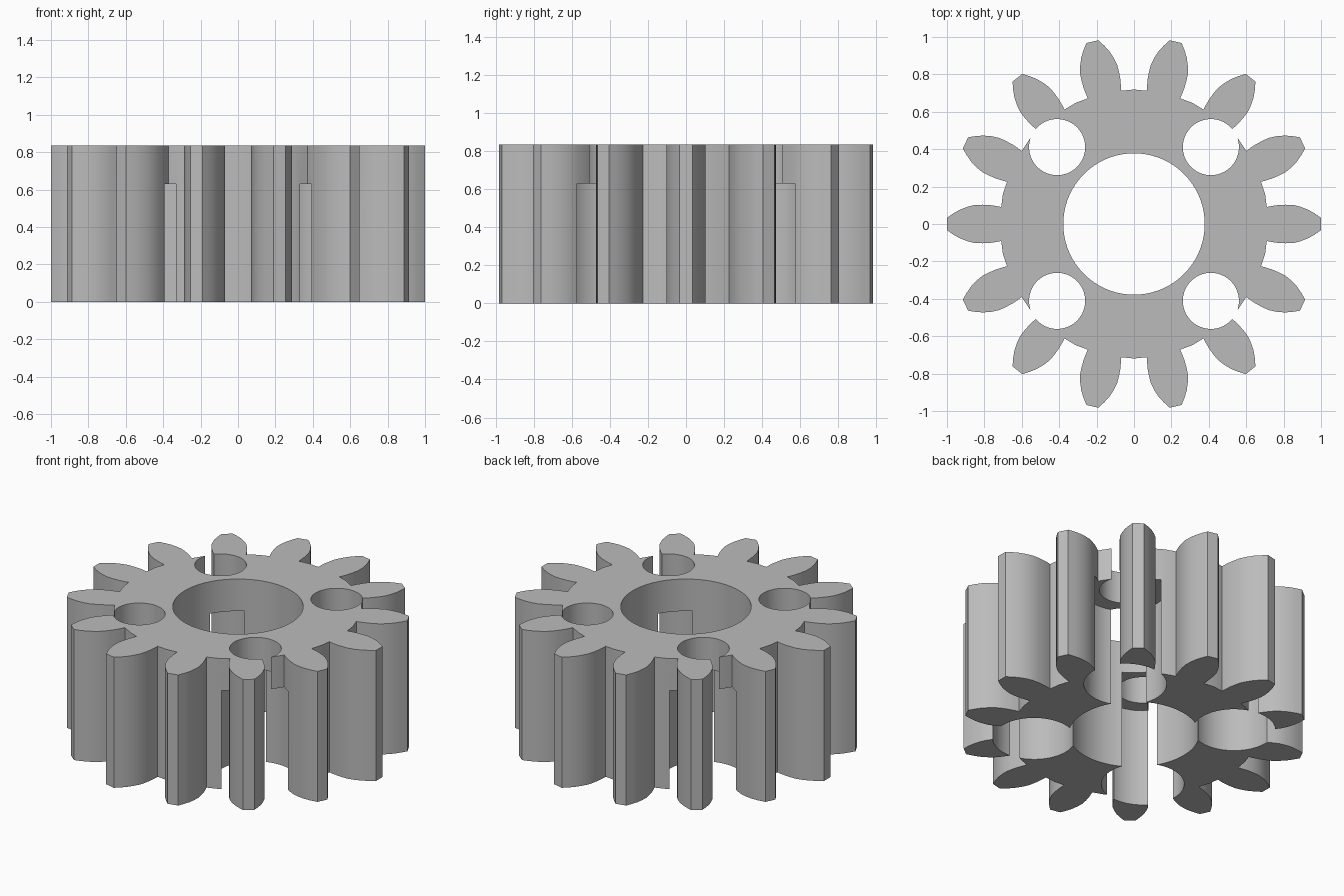
import bpy, bmesh, math
from mathutils import Matrix, Vector

if "Cube" in bpy.data.objects:
    bpy.data.objects.remove(bpy.data.objects["Cube"])

TEETH = 14
HEIGHT = 0.835
LEDGE = 0.63
BORE_R, HOLE_R, POCKET_R = 0.378, 0.15, 0.24
HOLE_POS = 0.411

# Single grey material
grey = bpy.data.materials.new("plain grey")
grey.use_nodes = True
colour = (0.5, 0.5, 0.5, 1)
grey.diffuse_color = colour
grey.node_tree.nodes["Principled BSDF"].inputs["Base Color"].default_value = colour


def new_object(name, bm):
    mesh = bpy.data.meshes.new(name)
    bmesh.ops.recalc_face_normals(bm, faces=bm.faces)
    bm.to_mesh(mesh)
    bm.free()
    mesh.materials.append(grey)
    obj = bpy.data.objects.new(name, mesh)
    bpy.context.collection.objects.link(obj)
    return obj


def cylinder_cutter(name, x, y, radius, z0, z1, sides=64):
    bm = bmesh.new()
    bmesh.ops.create_cone(bm, cap_ends=True, segments=sides, radius1=radius, radius2=radius,
                          depth=z1 - z0, matrix=Matrix.Translation((x, y, (z0 + z1) / 2)))
    obj = new_object(name, bm)
    obj.hide_render = True
    return obj


# Half tooth flank from root to tip (distance out, half width)
flank = [(0.71, 0.091), (0.735, 0.096), (0.77, 0.101), (0.81, 0.103), (0.85, 0.102),
         (0.89, 0.092), (0.93, 0.077), (0.965, 0.057), (1.0, 0.033)]
tooth = [Vector((u, -v, 0)) for u, v in flank] + [Vector((u, v, 0)) for u, v in reversed(flank)]
step = 2 * math.pi / TEETH
root_mid = Matrix.Rotation(step / 2, 3, 'Z') @ Vector((0.719, 0, 0))

# Gear body: toothed outline extruded upward
bm = bmesh.new()
outline = []
for i in range(TEETH):
    turn = Matrix.Rotation(i * step, 3, 'Z')
    outline += [bm.verts.new(turn @ p) for p in tooth + [root_mid]]
face = bm.faces.new(outline)
top = bmesh.ops.extrude_face_region(bm, geom=[face])["geom"]
bmesh.ops.translate(bm, verts=[g for g in top if isinstance(g, bmesh.types.BMVert)],
                    vec=(0, 0, HEIGHT))
gear = new_object("gear_body", bm)

# Centre bore, four through holes and their wider pockets underneath
cutters = [cylinder_cutter("bore_cutter", 0, 0, BORE_R, -0.2, HEIGHT + 0.2, 96)]
for sx in (-1, 1):
    for sy in (-1, 1):
        x, y = sx * HOLE_POS, sy * HOLE_POS
        cutters.append(cylinder_cutter("hole_cutter", x, y, HOLE_R, -0.1, HEIGHT + 0.1))
        cutters.append(cylinder_cutter("pocket_cutter", x, y, POCKET_R, -0.15, LEDGE))

bpy.ops.object.select_all(action='DESELECT')
bpy.context.view_layer.objects.active = gear
gear.select_set(True)
for cutter in cutters:
    mod = gear.modifiers.new("cut", 'BOOLEAN')
    mod.operation = 'DIFFERENCE'
    mod.solver = 'EXACT'
    mod.object = cutter
    bpy.ops.object.modifier_apply(modifier=mod.name)
for cutter in cutters:
    bpy.data.objects.remove(cutter)

# Smooth curved walls, keep rims and tooth tips crisp
bpy.ops.object.shade_smooth_by_angle(angle=math.radians(25))
